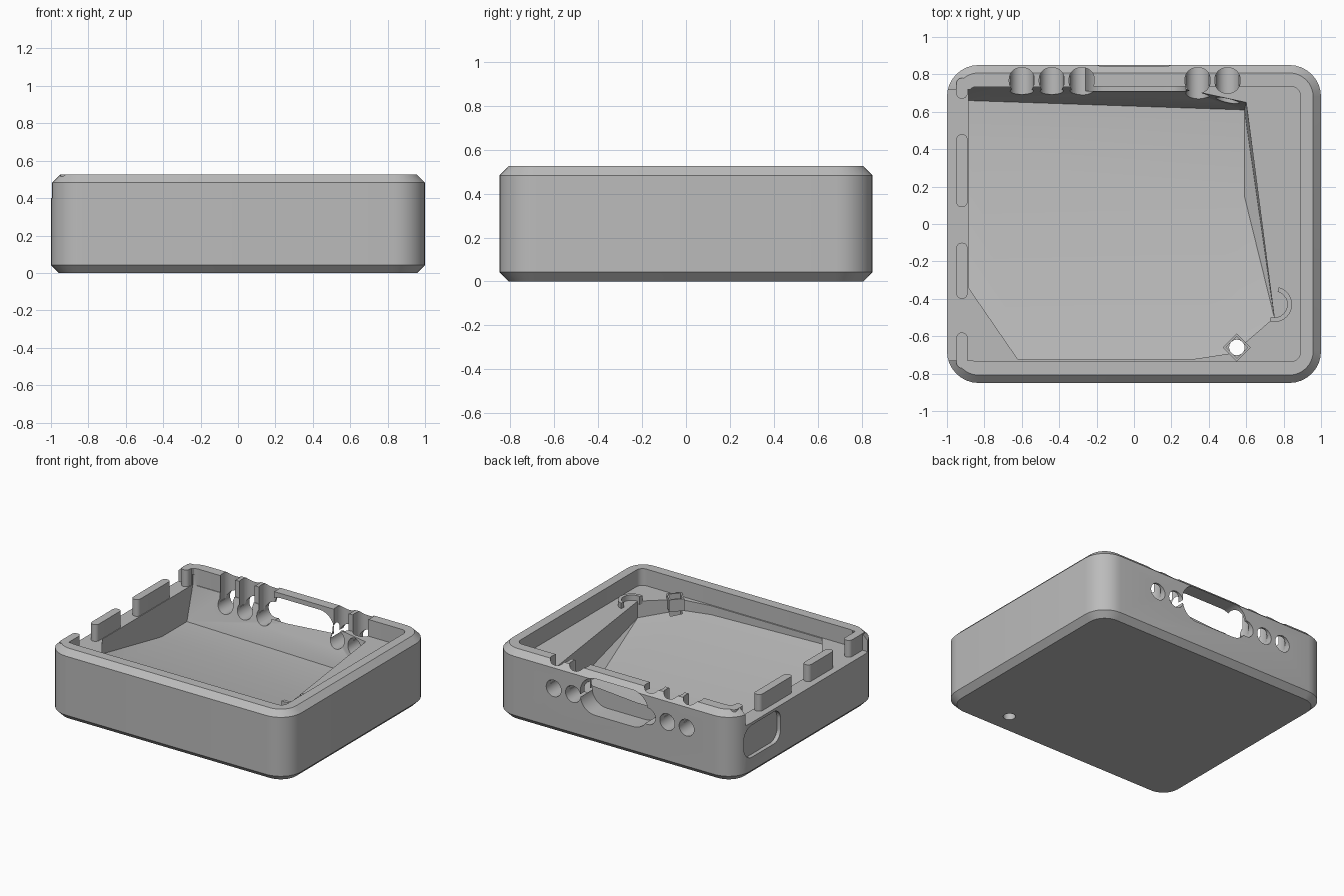
import bpy, bmesh
from math import cos, sin, pi, radians
from mathutils import Vector

cube = bpy.data.objects.get("Cube")
if cube:
    bpy.data.objects.remove(cube)

grey = bpy.data.materials.new("plain grey")
grey.use_nodes = True
COLOUR = (0.5, 0.5, 0.5, 1)
grey.diffuse_color = COLOUR
grey.node_tree.nodes["Principled BSDF"].inputs["Base Color"].default_value = COLOUR


def make(name, bm):
    bmesh.ops.recalc_face_normals(bm, faces=bm.faces)
    me = bpy.data.meshes.new(name)
    bm.to_mesh(me)
    bm.free()
    me.materials.append(grey)
    ob = bpy.data.objects.new(name, me)
    bpy.context.collection.objects.link(ob)
    return ob


def loft(name, rings):
    """Solid skinned through rings of 3D points, with capped ends."""
    bm = bmesh.new()
    rows = [[bm.verts.new(p) for p in ring] for ring in rings]
    n = len(rows[0])
    for a, b in zip(rows, rows[1:]):
        for i in range(n):
            j = (i + 1) % n
            bm.faces.new((a[i], a[j], b[j], b[i]))
    bm.faces.new(rows[0])
    bm.faces.new(rows[-1])
    return make(name, bm)


def rounded(u0, u1, v0, v1, r, seg=8):
    """Outline of a rounded rectangle."""
    corners = ((u1 - r, v1 - r), (u0 + r, v1 - r), (u0 + r, v0 + r), (u1 - r, v0 + r))
    return [(cu + r * cos((k + t / seg) * pi / 2), cv + r * sin((k + t / seg) * pi / 2))
            for k, (cu, cv) in enumerate(corners) for t in range(seg + 1)]


def extrude(name, outline, a, b, axis="z"):
    place = {"x": lambda u, v, w: (w, u, v), "y": lambda u, v, w: (u, w, v),
             "z": lambda u, v, w: (u, v, w)}[axis]
    return loft(name, [[place(u, v, w) for u, v in outline] for w in (a, b)])


def circle(u, v, r, n=24):
    return [(u + r * cos(2 * pi * i / n), v + r * sin(2 * pi * i / n)) for i in range(n)]


def box(u0, u1, v0, v1):
    return [(u0, v0), (u1, v0), (u1, v1), (u0, v1)]


def cut(ob, cutter):
    cutter.hide_render = True
    mod = ob.modifiers.new("cut", "BOOLEAN")
    mod.operation = "DIFFERENCE"
    mod.solver = "EXACT"
    mod.object = cutter
    bpy.context.view_layer.update()
    deps = bpy.context.evaluated_depsgraph_get()
    result = bpy.data.meshes.new_from_object(ob.evaluated_get(deps))
    ob.modifiers.clear()
    ob.data = result
    bpy.data.objects.remove(cutter)


TOP, DECK, CH = 0.525, 0.40, 0.042

# Outer shell with chamfered rims
shell = loft("case_shell", [
    [(x, y, z) for x, y in rounded(-1 + i, 1 - i, -0.85 + i, 0.85 - i, 0.17 - i)]
    for i, z in ((CH, 0), (0, CH), (0, TOP - CH), (CH, TOP))])

# Recess inside the rim, down to the deck
cut(shell, extrude("rim_cutter", rounded(-0.89, 0.89, -0.735, 0.735, 0.05), DECK, 0.7))

# Lowered right wall between the corner posts
cut(shell, extrude("side_cutter", box(-1.1, -0.87, -0.73, 0.72), DECK, 0.7))


# Main cavity: floor falls from the front to a flat strip near the back
def floor_z(x, y):
    crease = 0.234 - 0.142 * x
    return 0.15 + 0.2 * max(0, crease - y)


front = [(-0.62, -0.725), (0.3, -0.725), (0.53, -0.69), (0.75, -0.5)]
mouth = front + [(-0.885, -0.34), (0.6, 0.65), (0.23, 0.73), (-0.885, 0.73)]
low = front + [(-0.885, -0.34), (-0.885, 0.36), (0.59, 0.15), (0.59, 0.61), (-0.885, 0.66)]
bm = bmesh.new()
for x, y in mouth:
    for z in (DECK, DECK + 0.08):
        bm.verts.new((x, y, z))
for x, y in low:
    bm.verts.new((x, y, floor_z(x, y)))
bmesh.ops.convex_hull(bm, input=bm.verts[:])
cut(shell, make("cavity_cutter", bm))

# Rear port holes with pockets dropped in from the rim
HOLE_Z = 0.33
for x in (-0.60, -0.44, -0.28, 0.34, 0.50):
    cut(shell, extrude("pocket_cutter", rounded(x - 0.067, x + 0.067, 0.70, 0.835, 0.06), HOLE_Z, 0.7))
    cut(shell, extrude("hole_cutter", circle(x, HOLE_Z, 0.062), 0.64, 1.0, "y"))

# Large rear opening
cut(shell, extrude("opening_cutter", rounded(-0.28, 0.28, 0.22, 0.49, 0.12), 0.71, 1.0, "y"))

# Shallow socket recess in the right wall
cut(shell, extrude("socket_cutter", rounded(0.31, 0.73, 0.14, 0.38, 0.08), -1.1, -0.97, "x"))

# Drain: square well with a round hole through the base
cut(shell, extrude("well_cutter", circle(0.55, -0.66, 0.06, 4), 0.1, 0.6))
cut(shell, extrude("drain_cutter", circle(0.55, -0.66, 0.042, 16), -0.1, 0.3))

# Upright tabs along the right wall
tabs = [extrude("side_tab", rounded(-0.95, -0.89, a, b, 0.029), DECK - 0.03, TOP)
        for a, b in ((0.67, 0.78), (0.09, 0.48), (-0.40, -0.10), (-0.77, -0.58))]

# Curved clip ridge and small collar round the well
angles = [radians(-105 + 15 * i) for i in range(13)]
arc = [(0.75 + r * cos(a), -0.43 + r * sin(a))
       for r, order in ((0.095, angles), (0.07, angles[::-1])) for a in order]
ridge = extrude("clip_ridge", arc, DECK - 0.02, DECK + 0.04)
collar = extrude("well_collar", circle(0.55, -0.66, 0.075, 4), DECK - 0.06, DECK + 0.03)
cut(collar, extrude("collar_cutter", circle(0.55, -0.66, 0.058, 4), 0.2, 0.6))

# Smooth the rounded walls, keep the edges sharp
bpy.ops.object.select_all(action="DESELECT")
for ob in [shell, ridge, collar] + tabs:
    ob.select_set(True)
bpy.context.view_layer.objects.active = shell
bpy.ops.object.shade_smooth_by_angle(angle=radians(25))
